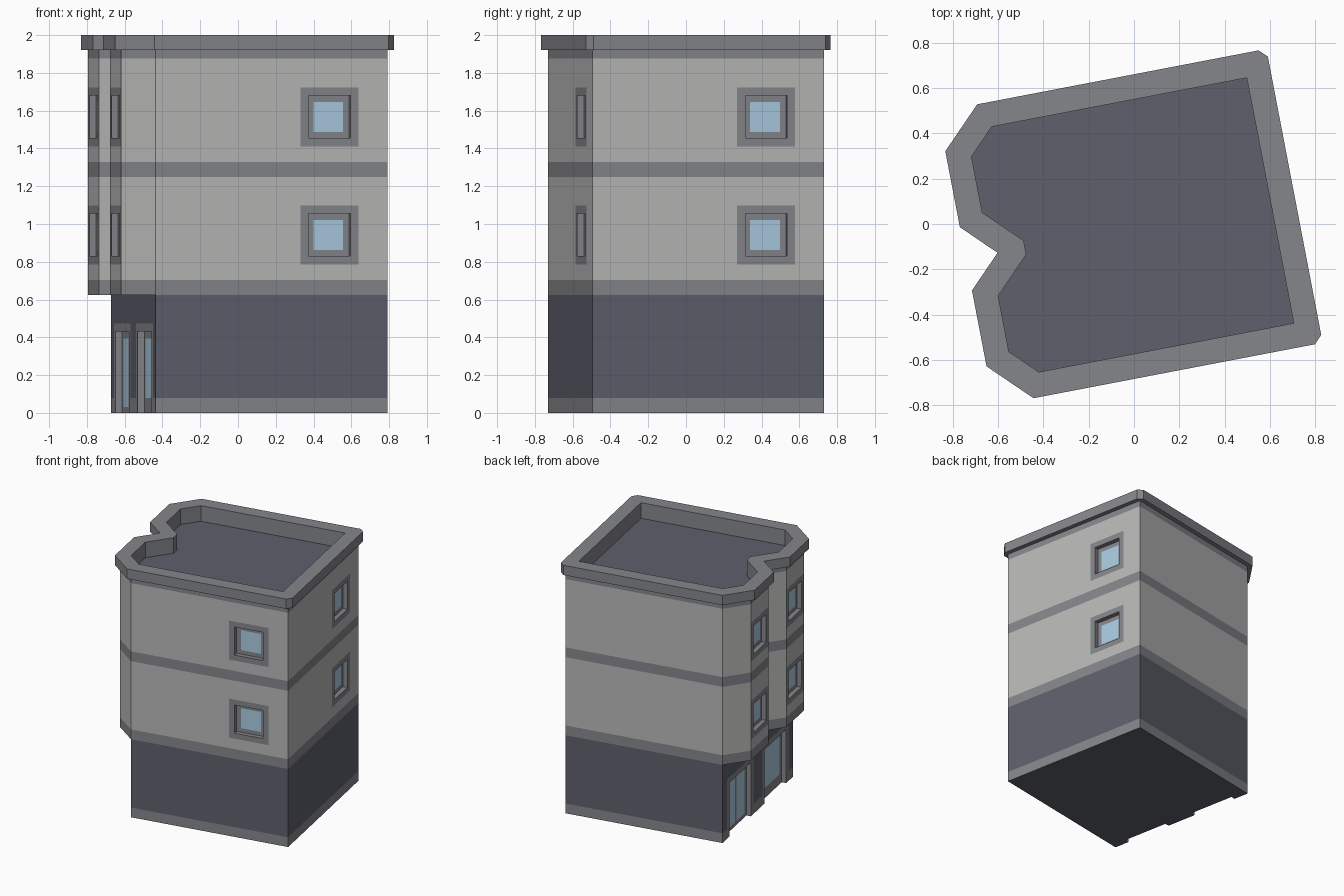
import bpy, bmesh, math
from mathutils import Vector

if "Cube" in bpy.data.objects:
    bpy.data.objects.remove(bpy.data.objects["Cube"])

TURN, CENTRE = math.radians(10.85), (0.06, 0.0, 0.0)
DEPTH, TRIM_W = 0.036, 0.0438
UP = Vector((0, 0, 1))


def material(name, rgb):
    m = bpy.data.materials.new(name)
    m.diffuse_color = (*rgb, 1)
    m.use_nodes = True
    m.node_tree.nodes["Principled BSDF"].inputs["Base Color"].default_value = m.diffuse_color
    return m


MATS = [material("wall_render", (0.48, 0.48, 0.475)),
        material("trim_stone", (0.235, 0.24, 0.26)),
        material("dark_cladding", (0.112, 0.117, 0.148)),
        material("glass", (0.40, 0.60, 0.76))]
WALL, TRIM, DARK, GLASS = range(4)


def finish(bm, name):
    bmesh.ops.remove_doubles(bm, verts=bm.verts, dist=0.0005)
    me = bpy.data.meshes.new(name)
    bm.to_mesh(me)
    bm.free()
    ob = bpy.data.objects.new(name, me)
    for m in MATS:
        me.materials.append(m)
    ob.rotation_euler.z = TURN
    ob.location = CENTRE
    bpy.context.collection.objects.link(ob)


def face(bm, pts, mat):
    bm.faces.new([bm.verts.new(p) for p in pts]).material_index = mat


def breaks(values, lo, hi):
    return sorted({round(min(max(v, lo), hi), 4) for v in values})


def grid(bm, base, d, ss, zs, pick):
    # upright panel split into cells; pick(s, z) gives a colour or None for a hole
    for s0, s1 in zip(ss, ss[1:]):
        for z0, z1 in zip(zs, zs[1:]):
            mat = pick((s0 + s1) / 2, (z0 + z1) / 2)
            if mat is not None:
                face(bm, [base + d * s + UP * z for s, z in
                          ((s0, z0), (s1, z0), (s1, z1), (s0, z1))], mat)


def inside(rect, s, z):
    return rect[0] < s < rect[1] and rect[2] < z < rect[3]


def wall(bm, glazing, p, q, bands, openings):
    # bands: (top z, colour); openings: (hole rect, list of glass rects)
    p, q = Vector((*p, 0)), Vector((*q, 0))
    d = (q - p).normalized()
    length = (q - p).length
    inward = UP.cross(d) * DEPTH
    holes = [o[0] for o in openings]
    trims = [(a - TRIM_W, b + TRIM_W, c - TRIM_W, e + TRIM_W) for a, b, c, e in holes]
    rects = holes + trims
    ss = breaks([0, length] + [v for r in rects for v in r[:2]], 0, length)
    zs = breaks([b[0] for b in bands] + [v for r in rects for v in r[2:]],
                bands[0][0], bands[-1][0])

    def pick(s, z):
        if any(inside(h, s, z) for h in holes):
            return None
        if any(inside(t, s, z) for t in trims):
            return TRIM
        return next(c for top, c in bands if z < top)

    grid(bm, p, d, ss, zs, pick)
    # recess sides, then the frame and panes at the back of each recess
    for (a, b, lo, hi), panes in openings:
        rim = [p + d * s + UP * z for s, z in ((a, lo), (b, lo), (b, hi), (a, hi))]
        for i in range(1 if lo == 0 else 0, 4):
            u, v = rim[i], rim[(i + 1) % 4]
            face(glazing, [u, v, v + inward, u + inward], TRIM)
        gs = breaks([a, b] + [v for r in panes for v in r[:2]], a, b)
        gz = breaks([lo, hi] + [v for r in panes for v in r[2:]], lo, hi)
        grid(glazing, p + inward, d, gs, gz,
             lambda s, z: GLASS if any(inside(r, s, z) for r in panes) else TRIM)


def windows(s):
    return [((s - .1125, s + .1125, f + .205, f + .43),
             [(s - .08, s + .08, f + .237, f + .396)]) for f in (.625, 1.25)]


def mirrored(half):
    return half + [(x, -y) for x, y in reversed(half)]


# Outlines: notch, bay, front corner, right corner; mirrored to the back
H = 0.625
body = mirrored([(-H, 0), (-.781, -.156), (-.781, -.469), (-H, -H), (H, -H), (H, -H)])
outer = mirrored([(-.674, 0), (-.816, -.142), (-.816, -.483), (-.639, -.66), (H, -.66), (.66, -H)])
inner = mirrored([(-.551, -.031), (-.707, -.187), (-.707, -.438), (-.594, -.551),
                  (.551, -.551), (.551, -.551)])

# Ground floor with a double door and a shop window in the left wall
bands = [(0, TRIM), (.078, TRIM), (.625, DARK)]
door = ((.3125 - .19, .3125 + .19, 0, .43),
        [(.3125 - .155, .3125 - .012, .03, .395), (.3125 + .012, .3125 + .155, .03, .395)])
shop = ((.9375 - .19, .9375 + .19, 0, .43), [(.9375 - .155, .9375 + .155, .08, .395)])
bm, glazing = bmesh.new(), bmesh.new()
square = [(-H, -H), (H, -H), (H, H), (-H, H)]
for i in range(4):
    wall(bm, glazing, square[i], square[(i + 1) % 4], bands, [door, shop] if i == 3 else [])
notches = []
for hole, _ in (door, shop):
    y0, y1 = H - hole[0], H - hole[1]
    notches += [(-H, y0), (-H + DEPTH, y0), (-H + DEPTH, y1), (-H, y1)]
base = square + notches
face(bm, [(x, y, 0) for x, y in reversed(base)], DARK)
finish(bm, "ground_floor")
finish(glazing, "shopfront_glazing")

# Upper floors with two angled bays on the left
bands = [(.625, TRIM), (.703, TRIM), (1.25, WALL), (1.328, TRIM), (1.875, WALL), (1.922, TRIM)]
bm, glazing = bmesh.new(), bmesh.new()
for i in range(12):
    p, q = body[i], body[(i + 1) % 12]
    if p == q:
        continue
    if i in (1, 9):
        holes = windows(.1565)
    elif i in (3, 5):
        holes = windows(.9375)
    else:
        holes = []
    wall(bm, glazing, p, q, bands, holes)
for part in (body[0:4], body[8:12]):
    face(bm, [(x, y, .625) for x, y in reversed(part)], TRIM)
finish(bm, "upper_floors")
finish(glazing, "window_glazing")

# Cornice and parapet ring
bm = bmesh.new()
rings = [[(x, y, z) for x, y in loop] for loop, z in
         ((body, 1.922), (outer, 1.922), (outer, 2.0), (inner, 2.0), (inner, 1.875))]
for low, high in zip(rings, rings[1:]):
    for i in range(12):
        j = (i + 1) % 12
        pts = list(dict.fromkeys([low[i], low[j], high[j], high[i]]))
        if len(pts) > 2:
            face(bm, pts, TRIM)
finish(bm, "cornice")

# Sunken flat roof
bm = bmesh.new()
face(bm, [(x, y, 1.875) for x, y in dict.fromkeys(inner)], DARK)
finish(bm, "roof")
